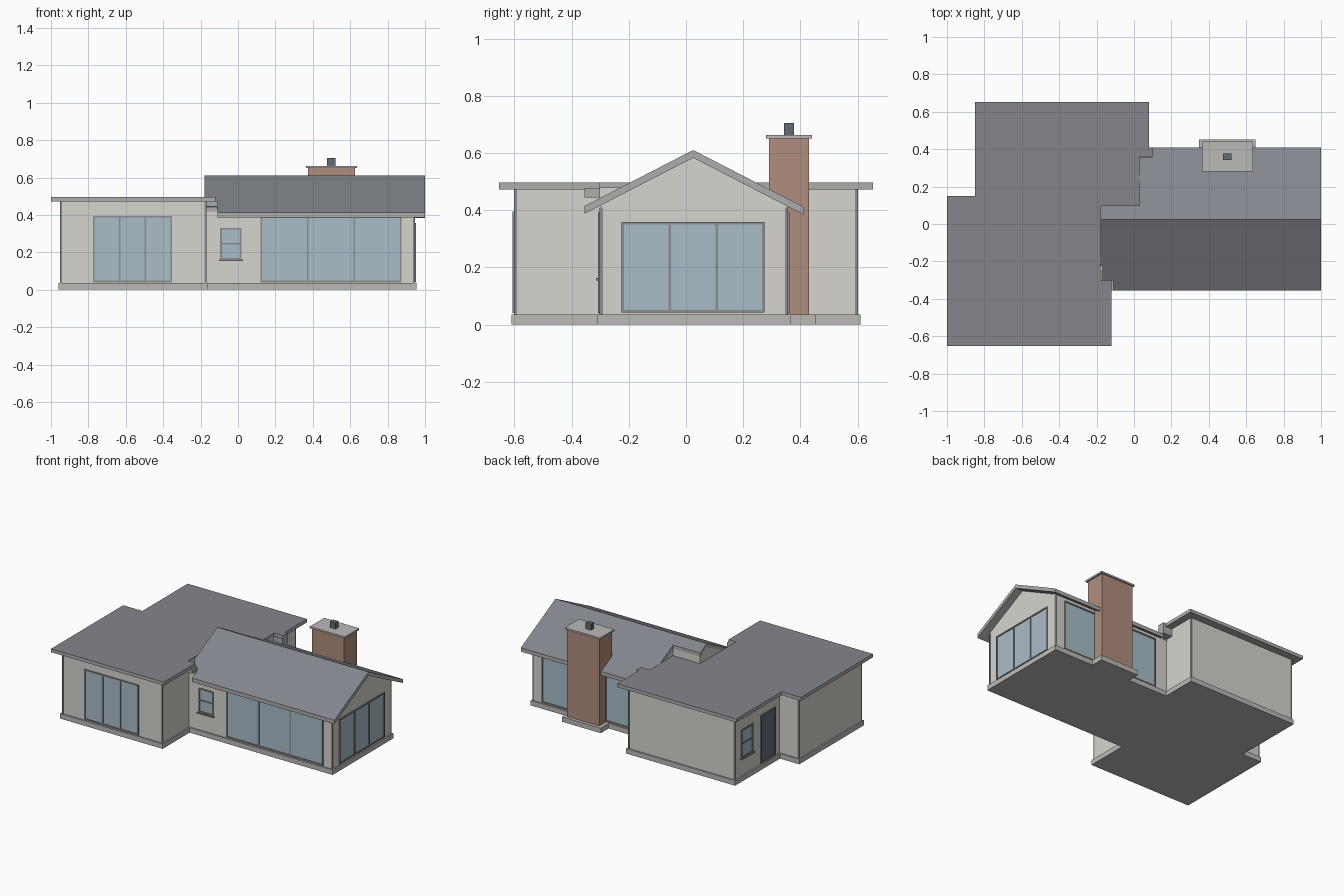
import bpy, bmesh

if "Cube" in bpy.data.objects:
    bpy.data.objects.remove(bpy.data.objects["Cube"])


def mat(name, r, g, b):
    m = bpy.data.materials.new(name)
    m.diffuse_color = (r, g, b, 1)
    m.use_nodes = True
    m.node_tree.nodes["Principled BSDF"].inputs["Base Color"].default_value = m.diffuse_color
    return m


WALL = mat("wall_render", .68, .66, .62)
BASE = mat("base_stone", .50, .49, .47)
ROOF = mat("roof_slate", .23, .24, .27)
TRIM = mat("trim_grey", .42, .42, .42)
FRAME = mat("frame_grey", .27, .27, .28)
GLASS = mat("glass_blue", .40, .51, .58)
BRICK = mat("brick", .44, .27, .21)
DARK = mat("dark_metal", .12, .15, .19)


def finish(name, bm, mats):
    bmesh.ops.recalc_face_normals(bm, faces=bm.faces)
    me = bpy.data.meshes.new(name)
    for m in mats:
        me.materials.append(m)
    if len(mats) > 1:                      # first material on top, second on the rest
        for f in bm.faces:
            f.normal_update()
            f.material_index = 0 if f.normal.z > .3 else 1
    bm.to_mesh(me)
    bm.free()
    ob = bpy.data.objects.new(name, me)
    bpy.context.collection.objects.link(ob)
    return ob


def prism(name, poly, top, bottom, *mats):
    """Upright prism over an xy outline; top and bottom are functions of y."""
    bm = bmesh.new()
    lo = [bm.verts.new((x, y, bottom(y))) for x, y in poly]
    hi = [bm.verts.new((x, y, top(y))) for x, y in poly]
    bm.faces.new(lo)
    bm.faces.new(hi)
    for i in range(len(poly)):
        j = (i + 1) % len(poly)
        bm.faces.new((lo[i], lo[j], hi[j], hi[i]))
    return finish(name, bm, mats)


def add_box(bm, x0, x1, y0, y1, z0, z1):
    vs = bmesh.ops.create_cube(bm, size=1)["verts"]
    for v in vs:
        v.co = ((x0 + x1) / 2 + v.co.x * (x1 - x0),
                (y0 + y1) / 2 + v.co.y * (y1 - y0),
                (z0 + z1) / 2 + v.co.z * (z1 - z0))


def boxes(name, m, *dims):
    bm = bmesh.new()
    for d in dims:
        add_box(bm, *d)
    return finish(name, bm, [m])


def flat(z):
    return lambda y: z


def slope(z):
    return lambda y: z - .515 * abs(y - RIDGE)


RIDGE = .025

# Flat-roofed wing
wing = [(-.95, -.6), (-.17, -.6), (-.17, .1), (.03, .1), (.03, .6), (-.8, .6), (-.8, .1), (-.95, .1)]
prism("wing_walls", wing, flat(.48), flat(.01), WALL)
prism("wing_base", [(-.96, -.61), (-.16, -.61), (-.16, .11), (.04, .11), (.04, .61), (-.81, .61),
                    (-.81, .11), (-.96, .11)], flat(.035), flat(0), BASE)
prism("flat_roof", [(-1, -.653), (-.12, -.653), (-.12, -.3), (-.18, -.3), (-.18, .1), (.03, .1),
                    (.03, .36), (.1, .36), (.1, .41), (.08, .41), (.08, .653), (-.85, .653),
                    (-.85, .15), (-1, .15)], flat(.497), flat(.473), ROOF, TRIM)

# Gabled wing: pentagon profile along x, notched where the flat roof runs in
bm = bmesh.new()
prof = [(-.3, .01), (.355, .01), (.355, slope(.585)(.355)), (RIDGE, .585), (-.3, slope(.585)(-.3))]
f = bm.faces.new([bm.verts.new((-.18, y, z)) for y, z in prof])
ext = bmesh.ops.extrude_face_region(bm, geom=[f])
bmesh.ops.translate(bm, vec=(1.125, 0, 0), verts=[g for g in ext["geom"] if isinstance(g, bmesh.types.BMVert)])
gable = finish("gable_walls", bm, [WALL])
cutter = boxes("notch_cutter", WALL, (-.4, .03, .1, .6, -.1, .8))
cutter.hide_render = True
cutter.hide_viewport = True
cut = gable.modifiers.new("notch", "BOOLEAN")
cut.operation, cut.solver, cut.object = "DIFFERENCE", "EXACT", cutter

boxes("gable_base", BASE, (-.165, .955, -.31, .365, 0, .035))
prism("gable_roof_front", [(-.18, RIDGE), (-.18, -.3), (-.11, -.3), (-.11, -.355), (1, -.355), (1, RIDGE)],
      slope(.61), slope(.583), ROOF, TRIM)
prism("gable_roof_back", [(-.18, RIDGE), (1, RIDGE), (1, .41), (.1, .41), (.1, .36), (.03, .36),
                          (.03, .1), (-.18, .1)], slope(.61), slope(.583), ROOF, TRIM)
# Boxed eave returns where the two roofs meet
boxes("eave_returns", TRIM, (-.17, -.11, -.355, -.3, .445, .475), (.03, .1, .355, .41, .42, .475))

# Chimney
boxes("chimney_stack", BRICK, (.375, .625, .29, .43, .01, .65))
boxes("chimney_base", BASE, (.348, .65, .3, .452, 0, .035))
boxes("chimney_cap", BASE, (.363, .637, .28, .44, .65, .662))
boxes("chimney_pot", DARK, (.476, .52, .343, .377, .66, .705))

# Corner boards
corners = [(-.95, -.6, 1, 1), (-.17, -.6, -1, 1), (-.8, .6, 1, -1), (.03, .6, -1, -1),
           (-.95, .1, 1, -1), (.945, -.3, -1, 1), (.945, .355, -1, -1)]
boards = []
for x, y, sx, sy in corners:
    xs, ys = sorted((x - .002 * sx, x + .009 * sx)), sorted((y - .002 * sy, y + .009 * sy))
    boards.append((*xs, *ys, .035, .41 if x > .9 else .475))
boxes("corner_boards", FRAME, *boards)


def place(side, at, a0, a1, d0, d1, z0, z1):
    """Box given along a wall (a), outward from it (d) and up (z)."""
    s = 1 if side in ("back", "right") else -1
    d = sorted((at + s * d0, at + s * d1))
    return (a0, a1, *d, z0, z1) if side in ("front", "back") else (*d, a0, a1, z0, z1)


def window(name, side, at, a0, a1, z0, z1, panes=3, split=False, sill=False, fill=GLASS):
    w = .009
    boxes(name + "_panel", fill, place(side, at, a0 + w / 2, a1 - w / 2, -.01, .002, z0 + w / 2, z1 - w / 2))
    bars = [(a0, a1, z0, z0 + w), (a0, a1, z1 - w, z1)]
    for i in range(panes + 1):
        c = a0 + w / 2 + (a1 - a0 - w) * i / panes
        bars.append((c - w / 2, c + w / 2, z0, z1))
    if split:
        zm = (z0 + z1) / 2
        bars.append((a0, a1, zm - w / 2, zm + w / 2))
    parts = [place(side, at, p, q, -.01, .007, r, t) for p, q, r, t in bars]
    if sill:
        parts.append(place(side, at, a0 - .006, a1 + .006, -.01, .015, z0 - .008, z0))
    boxes(name + "_frame", FRAME, *parts)


# Windows and door
window("wing_window", "front", -.6, -.775, -.353, .04, .395)
window("small_window", "front", -.3, -.095, .02, .162, .33, 1, True, True)
window("long_front_window", "front", -.3, .12, .875, .04, .392)
window("long_back_window", "back", .355, .12, .875, .04, .392)
window("gable_window", "right", .945, -.225, .275, .042, .358)
window("side_window", "left", -.8, .4, .53, .162, .36, 1, True, True)
window("side_door", "left", -.8, .15, .315, .04, .38, 1, fill=DARK)
